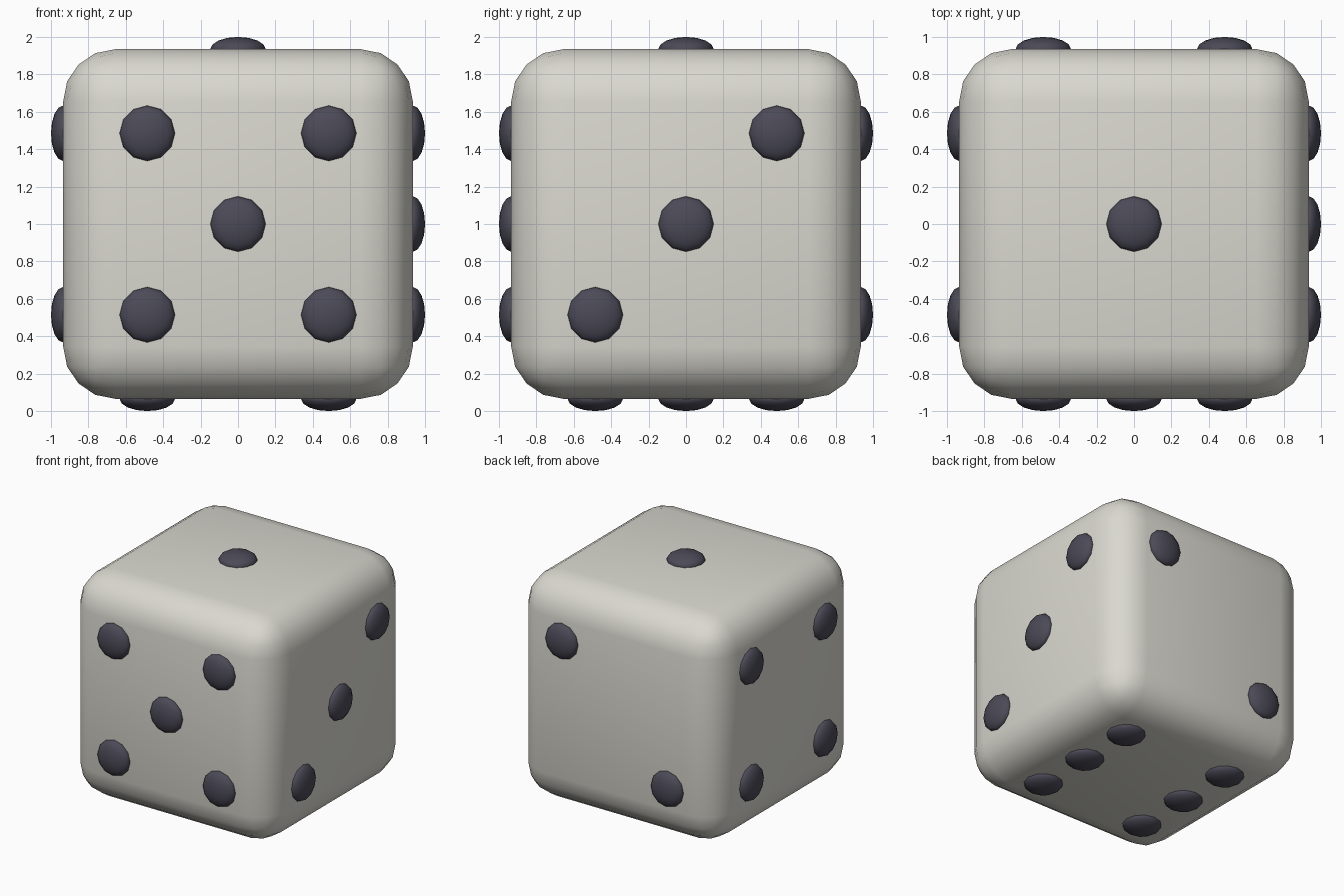
import bpy
from math import radians
from mathutils import Vector

default = bpy.data.objects.get("Cube")
if default:
    bpy.data.objects.remove(default)


def material(name, colour):
    mat = bpy.data.materials.new(name)
    mat.use_nodes = True
    mat.diffuse_color = colour
    mat.node_tree.nodes["Principled BSDF"].inputs["Base Color"].default_value = colour
    return mat


ivory = material("warm_ivory", (0.70, 0.69, 0.63, 1))
charcoal = material("charcoal", (0.07, 0.068, 0.095, 1))

HALF = 0.935      # half the body's width
CENTRE = Vector((0, 0, 1))
S = 0.485         # pip spacing

# Rounded body
bpy.ops.mesh.primitive_cube_add(size=2 * HALF, location=CENTRE)
body = bpy.context.object
body.name = "die_body"
body.data.materials.append(ivory)
bevel = body.modifiers.new("rounded_edges", "BEVEL")
bevel.width = 0.28
bevel.segments = 4
bpy.ops.object.shade_smooth()

# Pip layouts: face name, outward normal, in-plane axes, positions in steps of S
X, Y, Z = Vector((1, 0, 0)), Vector((0, 1, 0)), Vector((0, 0, 1))
corners = [(a, b) for a in (-1, 1) for b in (-1, 1)]
diagonal = [(-1, -1), (1, 1)]
faces = [
    ("top", Z, X, Y, [(0, 0)]),
    ("back", Y, X, Z, diagonal),
    ("right", X, Y, Z, diagonal + [(0, 0)]),
    ("left", -X, Y, Z, corners),
    ("front", -Y, X, Z, corners + [(0, 0)]),
    ("bottom", -Z, X, Y, corners + [(-1, 0), (1, 0)]),
]

# Domed pips, flattened along each face's normal
for face, normal, u, v, spots in faces:
    for i, (a, b) in enumerate(spots, 1):
        bpy.ops.mesh.primitive_uv_sphere_add(
            segments=12, ring_count=8, radius=1,
            location=CENTRE + normal * HALF + (u * a + v * b) * S,
            rotation=normal.to_track_quat("Z", "Y").to_euler())
        pip = bpy.context.object
        pip.name = f"{face}_pip_{i}"
        pip.scale = (0.148, 0.148, 0.065)
        pip.data.materials.append(charcoal)
        bpy.ops.object.shade_smooth_by_angle(angle=radians(60))
